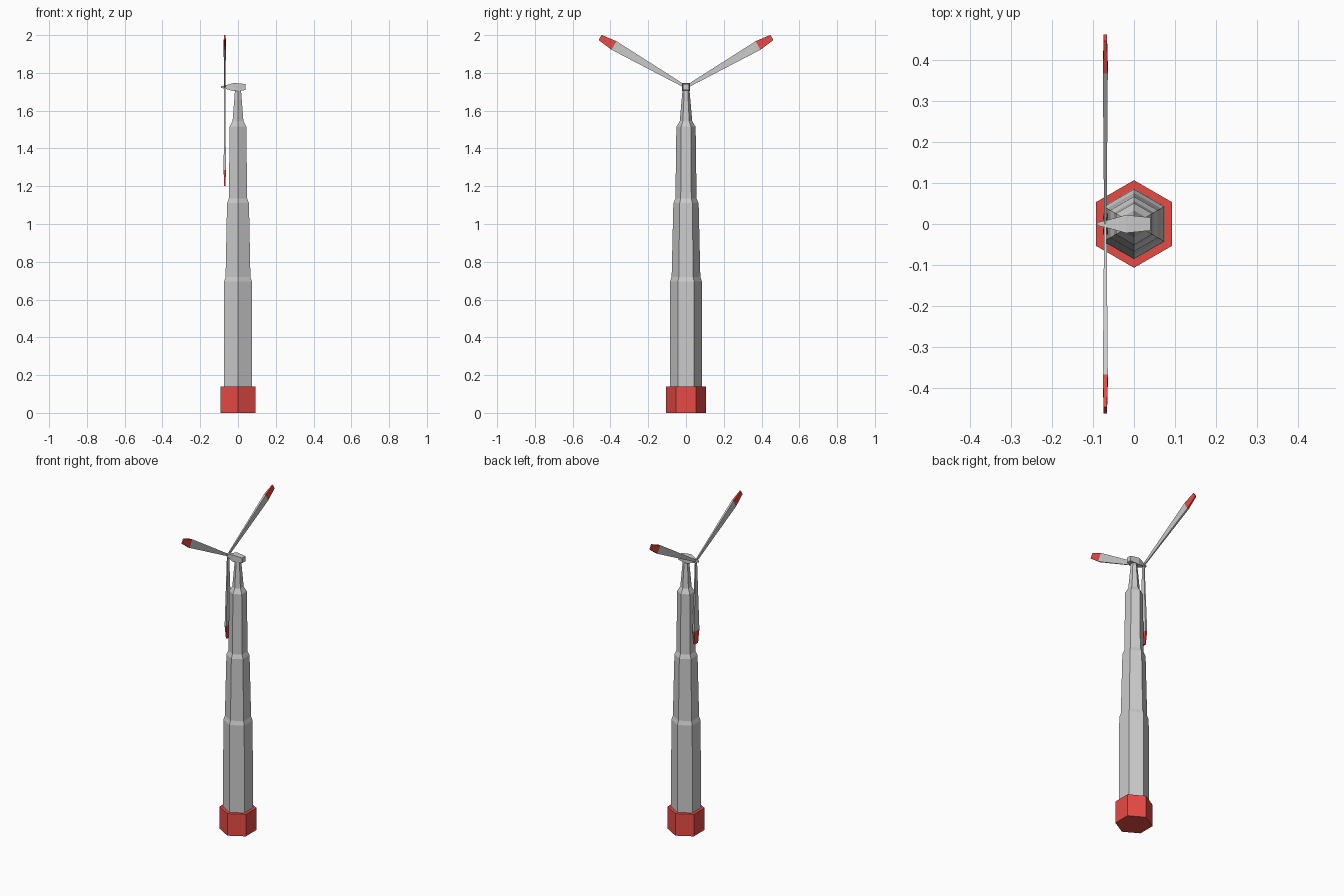
import bpy, math
from mathutils import Matrix, Vector

if "Cube" in bpy.data.objects:
    bpy.data.objects.remove(bpy.data.objects["Cube"])

HUB = Vector((-0.07, 0, 1.725))


def material(name, color):
    m = bpy.data.materials.new(name)
    m.diffuse_color = color
    m.use_nodes = True
    m.node_tree.nodes["Principled BSDF"].inputs["Base Color"].default_value = m.diffuse_color
    return m


RED = material("red_paint", (0.8, 0.07, 0.06, 1))


def loft(name, rings, mat=None, matrix=Matrix()):
    """Skin a list of equal-sized rings and cap both ends."""
    n = len(rings[0])
    verts = [matrix @ Vector(p) for ring in rings for p in ring]
    faces = [tuple(reversed(range(n))),
             tuple(range(len(verts) - n, len(verts)))]
    for k in range(len(rings) - 1):
        for i in range(n):
            j = (i + 1) % n
            faces.append((k * n + i, k * n + j, (k + 1) * n + j, (k + 1) * n + i))
    me = bpy.data.meshes.new(name)
    me.from_pydata(verts, [], faces)
    ob = bpy.data.objects.new(name, me)
    bpy.context.collection.objects.link(ob)
    if mat:
        me.materials.append(mat)
    return ob


def hexagon(r, z):
    return [(r * math.cos(a), r * math.sin(a), z)
            for a in (math.radians(90 + 60 * i) for i in range(6))]


def rect(hx, hy, z):
    return [(-hx, -hy, z), (hx, -hy, z), (hx, hy, z), (-hx, hy, z)]


# Hexagonal foundation
loft("foundation", [hexagon(0.107, 0), hexagon(0.107, 0.14)], RED)

# Stepped tower, (radius, height)
profile = [(0.086, 0.14), (0.085, 0.695), (0.076, 0.72), (0.067, 1.11),
           (0.056, 1.135), (0.051, 1.515), (0.033, 1.545), (0.018, 1.715)]
loft("tower", [hexagon(r, z) for r, z in profile])

# Nacelle with pointed nose, lofted along x: (x, half size)
sections = [(-0.09, 0.004), (-0.06, 0.011), (-0.02, 0.022), (0.04, 0.016)]
loft("nacelle", [[(x, -h, HUB.z - h), (x, h, HUB.z - h),
                  (x, h, HUB.z + h), (x, -h, HUB.z + h)] for x, h in sections])

# Three blades with red tips, rotated about the hub axis
for i, angle in enumerate((60, 180, 300)):
    mat = Matrix.Translation(HUB) @ Matrix.Rotation(math.radians(angle), 4, 'X')
    loft(f"blade_{i + 1}", [rect(0.003, 0.007, 0), rect(0.006, 0.026, 0.44)],
         None, mat)
    loft(f"blade_tip_{i + 1}", [rect(0.006, 0.026, 0.44), rect(0.004, 0.016, 0.525)],
         RED, mat)
